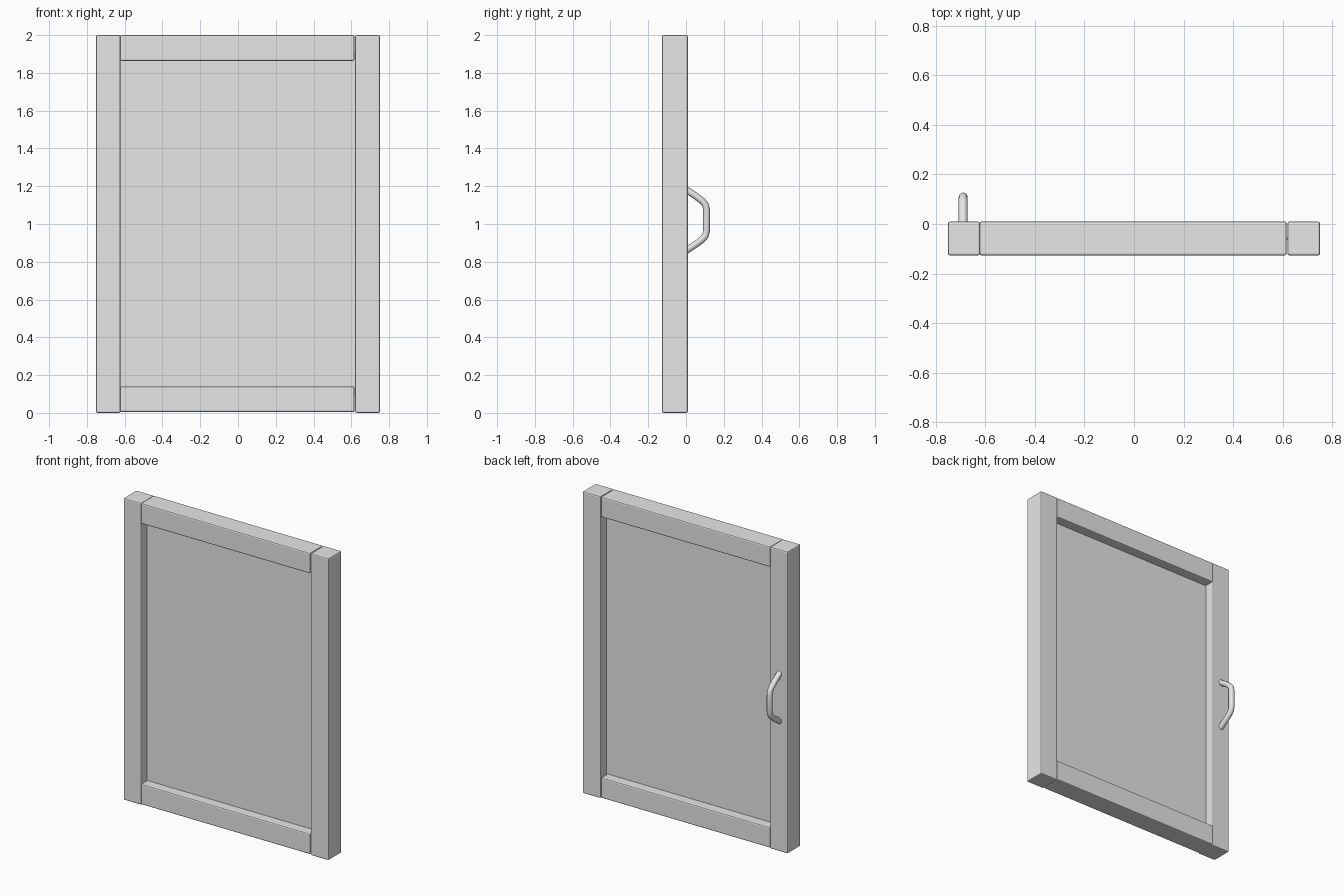
import bpy
from mathutils import Vector

if "Cube" in bpy.data.objects:
    bpy.data.objects.remove(bpy.data.objects["Cube"], do_unlink=True)

grey = bpy.data.materials.new("light_grey")
grey.use_nodes = True
colour = (0.8, 0.8, 0.8, 1)
grey.diffuse_color = colour
grey.node_tree.nodes["Principled BSDF"].inputs["Base Color"].default_value = colour

FRONT, BACK = -0.127, 0.01


def box(name, low, high, bevel=0):
    low, high = Vector(low), Vector(high)
    bpy.ops.mesh.primitive_cube_add(size=1, location=(low + high) / 2)
    obj = bpy.context.object
    obj.name = name
    obj.scale = high - low
    bpy.ops.object.transform_apply(location=False, rotation=False, scale=True)
    obj.data.materials.append(grey)
    if bevel:
        mod = obj.modifiers.new("soft_edges", "BEVEL")
        mod.width = bevel
        mod.segments = 2
    return obj


# Upright stiles at both sides
box("right_stile", (-0.752, FRONT, 0), (-0.622, BACK, 2), 0.008)
box("left_stile", (0.62, FRONT, 0), (0.752, BACK, 2), 0.008)

# Rails between the stiles
for name, z in (("bottom_rail", 0.004), ("top_rail", 1.864)):
    box(name, (-0.624, FRONT, z), (0.617, BACK, z + 0.136), 0.008)

# Thin recessed panel
box("panel", (-0.64, -0.064, 0.1), (0.64, -0.054, 1.9))

# Bent pull handle on the back of the right stile
half = [(-0.005, 0.165), (0.06, 0.122), (0.088, 0.1), (0.103, 0.082), (0.109, 0.055)]
path = half + [(y, -z) for y, z in reversed(half)]
curve = bpy.data.curves.new("handle", "CURVE")
curve.dimensions = "3D"
curve.bevel_depth = 0.018
curve.bevel_resolution = 4
curve.use_fill_caps = True
spline = curve.splines.new("POLY")
spline.points.add(len(path) - 1)
for point, (y, z) in zip(spline.points, path):
    point.co = (-0.69, y, 1.02 + z, 1)
    point.radius = 1
spline.use_smooth = True
curve.materials.append(grey)
handle = bpy.data.objects.new("handle", curve)
bpy.context.collection.objects.link(handle)
